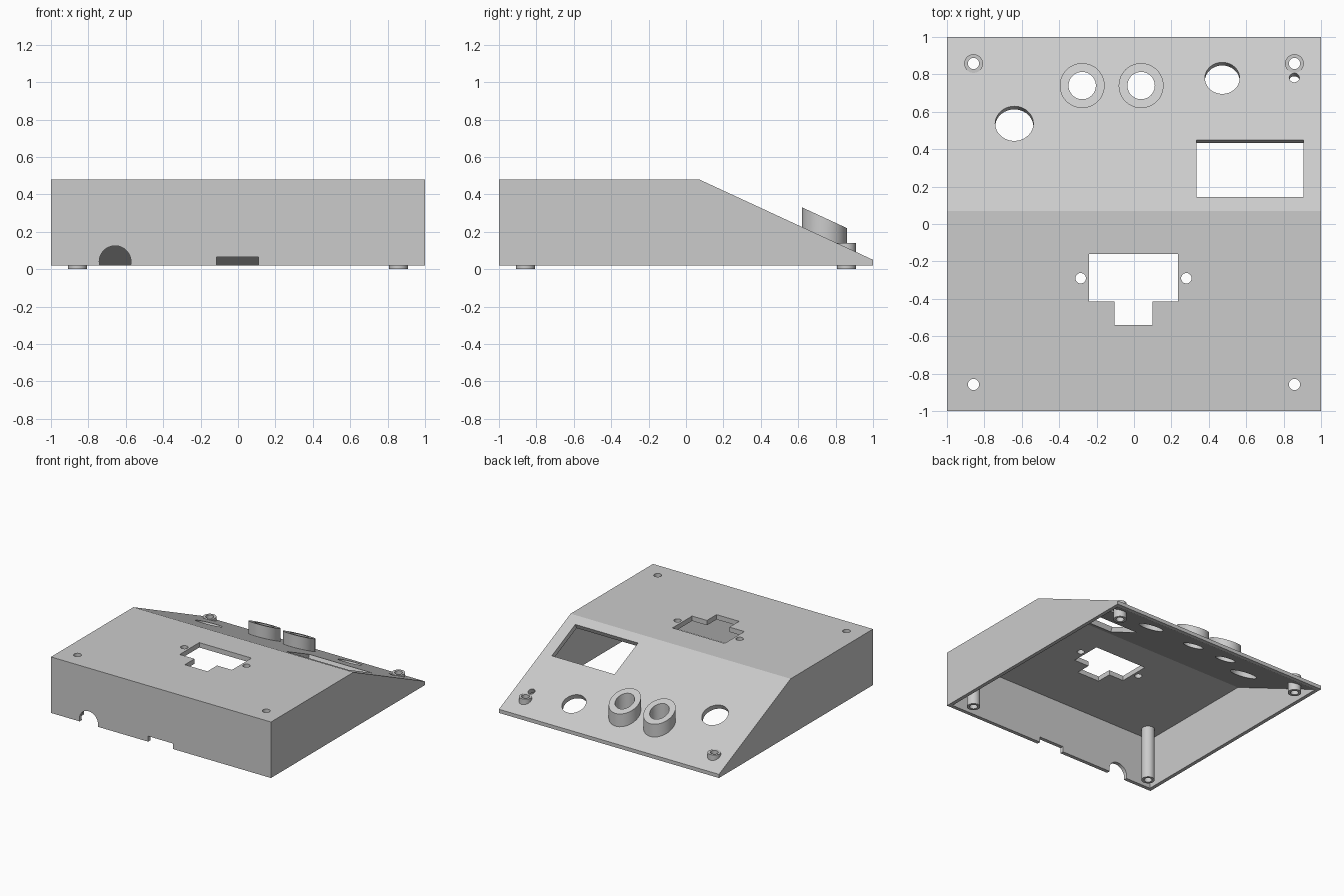
import bpy, bmesh, math
from mathutils import Matrix, Vector

if "Cube" in bpy.data.objects:
    bpy.data.objects.remove(bpy.data.objects["Cube"], do_unlink=True)

grey = bpy.data.materials.new("light grey plastic")
grey.use_nodes = True
COLOUR = (0.6, 0.6, 0.6, 1)
grey.diffuse_color = COLOUR
grey.node_tree.nodes["Principled BSDF"].inputs["Base Color"].default_value = COLOUR

BASE, TOP, BEND, LIP = 0.02, 0.48, 0.07, 0.05
WALL, ROOF = 0.03, 0.04
SLOPE = (TOP - LIP) / (1 - BEND)
TILT = math.atan(SLOPE)
DROP = ROOF / math.cos(TILT)


def slope_z(y):
    return LIP + SLOPE * (1 - y)


def slope_y(z):
    return 1 - (z - LIP) / SLOPE


def finish(name, bm):
    bmesh.ops.recalc_face_normals(bm, faces=bm.faces)
    mesh = bpy.data.meshes.new(name)
    bm.to_mesh(mesh)
    bm.free()
    mesh.materials.append(grey)
    obj = bpy.data.objects.new(name, mesh)
    bpy.context.collection.objects.link(obj)
    return obj


def prism(name, points, direction):
    """Solid made by sweeping a closed outline along a direction."""
    bm = bmesh.new()
    face = bm.faces.new([bm.verts.new(p) for p in points])
    swept = bmesh.ops.extrude_face_region(bm, geom=[face])["geom"]
    verts = [v for v in swept if isinstance(v, bmesh.types.BMVert)]
    bmesh.ops.translate(bm, verts=verts, vec=Vector(direction))
    return finish(name, bm)


def side_prism(name, outline, half):
    return prism(name, [(-half, y, z) for y, z in outline], (2 * half, 0, 0))


def rod(place, radius, length, tilt=0.0):
    bm = bmesh.new()
    bmesh.ops.create_cone(bm, cap_ends=True, segments=48, radius1=radius,
                          radius2=radius, depth=length,
                          matrix=Matrix.Translation(place) @ Matrix.Rotation(tilt, 4, 'X'))
    return finish("cutter", bm)


def block(place, size, tilt=0.0):
    bm = bmesh.new()
    bmesh.ops.create_cube(bm, matrix=Matrix.Translation(place)
                          @ Matrix.Rotation(tilt, 4, 'X') @ Matrix.Diagonal((*size, 1)))
    return finish("cutter", bm)


def cut(obj, cutter):
    mod = obj.modifiers.new("cut", 'BOOLEAN')
    mod.operation, mod.solver, mod.object = 'DIFFERENCE', 'EXACT', cutter
    bpy.context.view_layer.update()
    graph = bpy.context.evaluated_depsgraph_get()
    result = bpy.data.meshes.new_from_object(obj.evaluated_get(graph))
    obj.modifiers.clear()
    obj.data = result
    bpy.data.objects.remove(cutter, do_unlink=True)


def tube(name, x, y, outer, inner, bottom, top, count=48):
    """Upright tube whose ends follow height functions of y."""
    bm = bmesh.new()
    rings = []
    for radius, height in ((outer, bottom), (outer, top), (inner, top), (inner, bottom)):
        ring = []
        for i in range(count):
            a = math.tau * i / count
            py = y + radius * math.sin(a)
            ring.append(bm.verts.new((x + radius * math.cos(a), py, height(py))))
        rings.append(ring)
    for k in range(4):
        a, b = rings[k], rings[(k + 1) % 4]
        for i in range(count):
            j = (i + 1) % count
            bm.faces.new((a[i], a[j], b[j], b[i]))
    return finish(name, bm)


# Hollow wedge case, open underneath
case = side_prism("case_shell", [(-1, BASE), (-1, TOP), (BEND, TOP), (1, LIP), (1, BASE)], 1)
low, ceiling = -0.05, TOP - ROOF
cut(case, side_prism("cutter", [(WALL - 1, low), (WALL - 1, ceiling),
                                (slope_y(ceiling + DROP), ceiling),
                                (slope_y(low + DROP), low)], 1 - WALL))

# Stepped opening and its screw holes in the flat top
steps = [(-0.24, -0.16), (-0.24, -0.415), (-0.105, -0.415), (-0.105, -0.54),
         (0.1, -0.54), (0.1, -0.415), (0.235, -0.415), (0.235, -0.16)]
cut(case, prism("cutter", [(x, y, 0.4) for x, y in steps], (0, 0, 0.2)))
for x in (-0.285, 0.28):
    cut(case, rod((x, -0.29, TOP), 0.028, 0.2))

# Openings square to the sloping panel
for x, y, r in ((-0.64, 0.537, 0.102), (0.472, 0.78, 0.093), (0.857, 0.782, 0.027)):
    cut(case, rod((x, y, slope_z(y)), r, 0.2, -TILT))
cut(case, block((0.62, 0.297, slope_z(0.297)), (0.57, 0.305 / math.cos(TILT), 0.2), -TILT))

# Cable notches in the lower front edge
cut(case, rod((-0.657, -1, 0.04), 0.085, 0.2, math.pi / 2))
cut(case, block((-0.003, -1, 0.015), (0.226, 0.2, 0.1)))

# Slanted collars on the sloping panel
for side, x in (("right", -0.277), ("left", 0.038)):
    cut(case, rod((x, 0.74, 0.2), 0.073, 0.6))
    tube(side + "_collar", x, 0.74, 0.12, 0.073,
         lambda y: slope_z(y) - 0.02, lambda y: slope_z(y) + 0.105)

# Hollow screw posts in the four corners
for side, x in (("right", -0.858), ("left", 0.858)):
    for end, y, top in (("front", -0.858, TOP - 0.02), ("back", 0.858, 0.14)):
        cut(case, rod((x, y, 0.3), 0.03, 0.8))
        tube(f"{end}_{side}_post", x, y, 0.05, 0.03, lambda py: 0.0, lambda py, t=top: t)

# Smooth round walls, crisp corners
bpy.ops.object.select_all(action='DESELECT')
for obj in bpy.context.collection.objects:
    if obj.type == 'MESH' and grey.name in obj.data.materials:
        obj.select_set(True)
        bpy.context.view_layer.objects.active = obj
bpy.ops.object.shade_smooth_by_angle(angle=math.radians(18))
